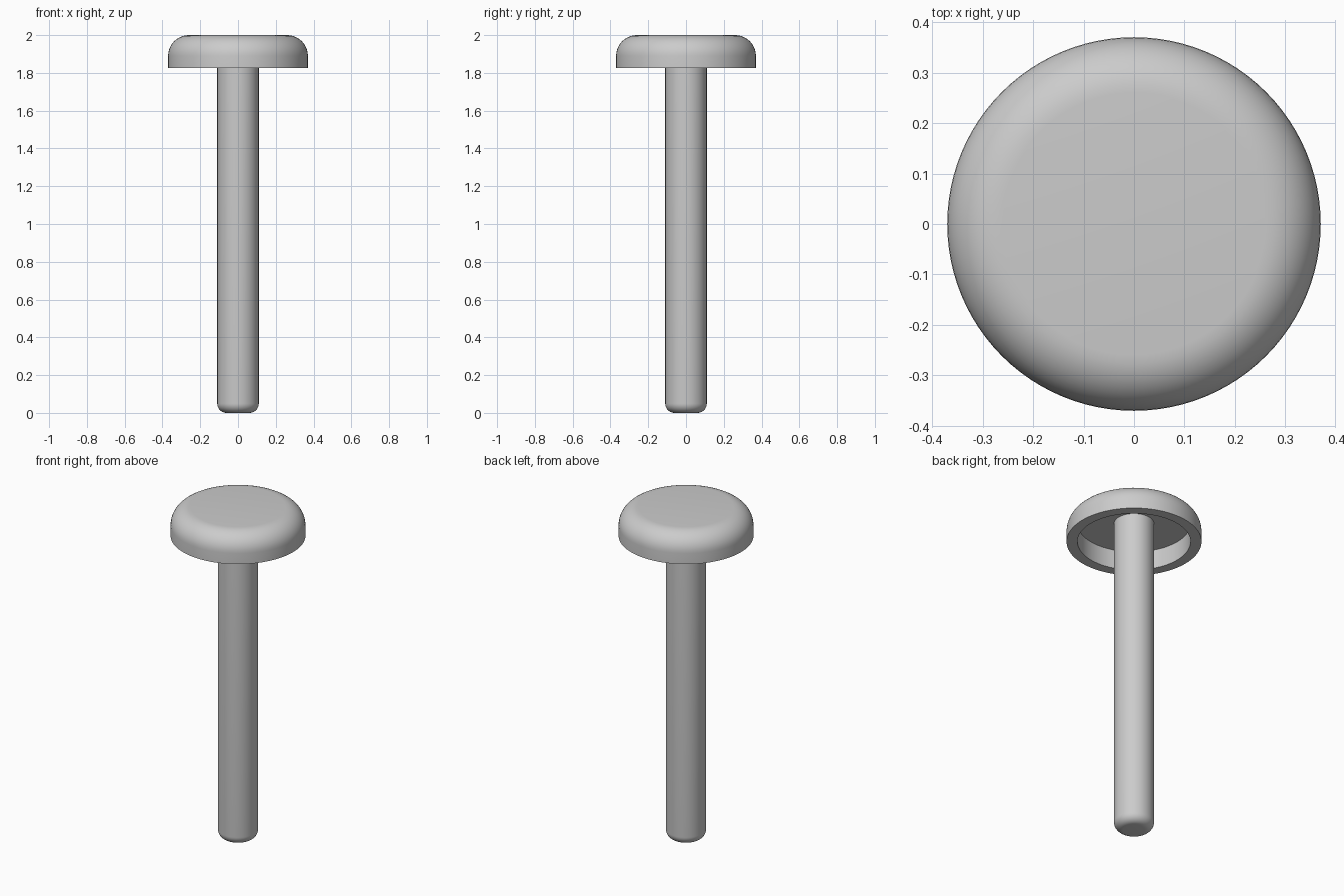
import bpy, bmesh, math

cube = bpy.data.objects.get("Cube")
if cube:
    bpy.data.objects.remove(cube, do_unlink=True)

SEGMENTS = 96

steel = bpy.data.materials.new("grey_metal")
steel.use_nodes = True
GREY = (0.6, 0.6, 0.6, 1)
steel.diffuse_color = GREY
steel.node_tree.nodes["Principled BSDF"].inputs["Base Color"].default_value = GREY


def fillet(r, z, radius, start, end, steps=10):
    """Arc of profile points around (r, z), angles in degrees."""
    angles = [math.radians(start + (end - start) * i / steps) for i in range(steps + 1)]
    return [(r + radius * math.cos(a), z + radius * math.sin(a)) for a in angles]


def lathe(name, profile):
    """Spin a (radius, height) profile around the z axis."""
    bm = bmesh.new()
    verts = [bm.verts.new((r, 0, z)) for r, z in profile]
    edges = [bm.edges.new(pair) for pair in zip(verts, verts[1:])]
    bmesh.ops.spin(bm, geom=verts + edges, cent=(0, 0, 0), axis=(0, 0, 1),
                   angle=math.tau, steps=SEGMENTS, use_duplicate=False)
    bmesh.ops.remove_doubles(bm, verts=bm.verts, dist=1e-5)
    bmesh.ops.recalc_face_normals(bm, faces=bm.faces)
    mesh = bpy.data.meshes.new(name)
    bm.to_mesh(mesh)
    bm.free()
    mesh.materials.append(steel)
    obj = bpy.data.objects.new(name, mesh)
    bpy.context.collection.objects.link(obj)
    bpy.ops.object.select_all(action="DESELECT")
    obj.select_set(True)
    bpy.context.view_layer.objects.active = obj
    bpy.ops.object.shade_smooth_by_angle(angle=math.radians(30))
    return obj


# Rounded cap, hollow underneath
CEILING = 1.94
lathe("cap", [(0, 2)] + fillet(0.26, 1.89, 0.11, 90, 0)
      + [(0.37, 1.825), (0.31, 1.825), (0.31, CEILING), (0, CEILING)])

# Shaft with a rounded foot, reaching up to the cap ceiling
lathe("shaft", [(0, 0)] + fillet(0.06, 0.05, 0.05, -90, 0)
      + [(0.11, CEILING), (0, CEILING)])
